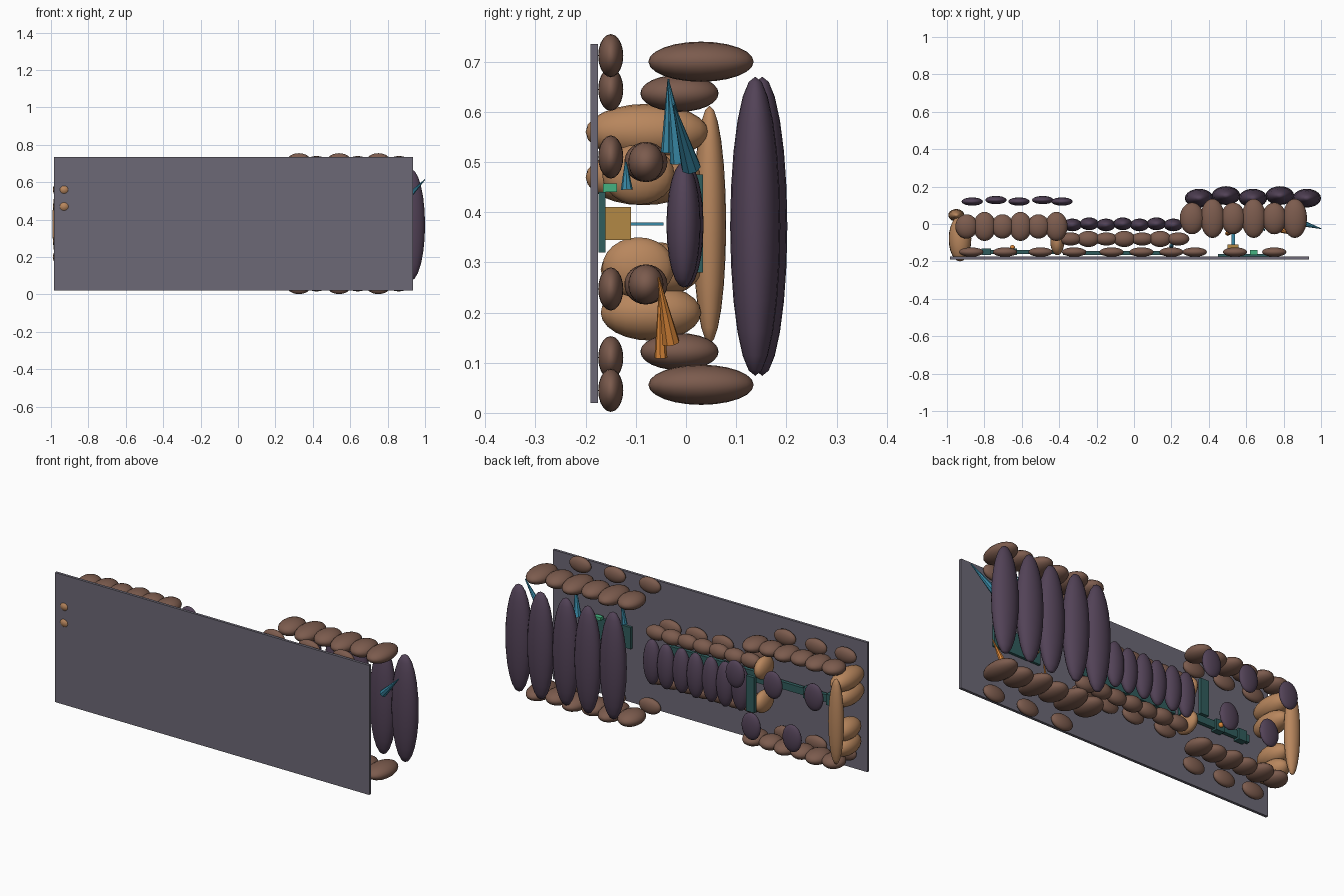
import bpy, math
from mathutils import Vector, Matrix

if "Cube" in bpy.data.objects:
    bpy.data.objects.remove(bpy.data.objects["Cube"])


def material(name, rgb):
    m = bpy.data.materials.new(name)
    m.diffuse_color = (*rgb, 1)
    m.use_nodes = True
    m.node_tree.nodes["Principled BSDF"].inputs["Base Color"].default_value = m.diffuse_color
    return m


SLATE = material("slate", (0.15, 0.14, 0.18))
BROWN = material("brown", (0.20, 0.105, 0.075))
TAN = material("tan", (0.48, 0.24, 0.11))
PURPLE = material("purple", (0.085, 0.055, 0.095))
TEAL = material("teal", (0.03, 0.11, 0.11))
BLUE = material("blue", (0.04, 0.25, 0.38))
ORANGE = material("orange", (0.70, 0.24, 0.04))
GOLD = material("gold", (0.45, 0.25, 0.06))
GREEN = material("green", (0.06, 0.45, 0.22))


def finish(name, mat, smooth=False):
    ob = bpy.context.object
    ob.name = name
    ob.data.materials.append(mat)
    if smooth:
        bpy.ops.object.shade_smooth_by_angle(angle=math.radians(40))
    return ob


def box(name, mat, x, y, z):
    """Box from (min, max) ranges."""
    lo, hi = Vector((x[0], y[0], z[0])), Vector((x[1], y[1], z[1]))
    bpy.ops.mesh.primitive_cube_add(size=1)
    ob = finish(name, mat)
    ob.data.transform(Matrix.Diagonal((*(hi - lo), 1)))
    ob.location = (lo + hi) / 2
    return ob


def lobe(name, mat, loc, half, axis="Z"):
    """Stretched rounded lobe with its poles along the given axis."""
    bpy.ops.mesh.primitive_uv_sphere_add(segments=20, ring_count=12, radius=1)
    ob = finish(name, mat, True)
    turn = {"X": Matrix.Rotation(math.pi / 2, 4, "Y"),
            "Y": Matrix.Rotation(math.pi / 2, 4, "X"),
            "Z": Matrix.Identity(4)}[axis]
    ob.data.transform(Matrix.Diagonal((*half, 1)) @ turn)
    ob.location = loc
    return ob


def spike(name, mat, base, tip, r):
    base, tip = Vector(base), Vector(tip)
    d = tip - base
    bpy.ops.mesh.primitive_cone_add(vertices=8, radius1=r, radius2=0.002, depth=d.length)
    ob = finish(name, mat)
    ob.rotation_mode = "QUATERNION"
    ob.rotation_quaternion = d.to_track_quat("Z", "Y")
    ob.location = (base + tip) / 2
    return ob


# flat backing slab on the front side
box("backing_slab", SLATE, (-0.985, 0.935), (-0.19, -0.175), (0.02, 0.735))

# small pebbles along both edges of the three sections
for xs, zs in (((-0.87, -0.69, -0.50), (0.645, 0.11)),
               ((-0.32, -0.12, 0.04, 0.20), (0.51, 0.247)),
               ((0.325, 0.54, 0.75), (0.712, 0.045))):
    for x in xs:
        for z in zs:
            lobe("edge_pebble", BROWN, (x, -0.15, z), (0.065, 0.025, 0.043), "X")

# brown side walls: x start, x step, count, y centre, half sizes, z pair
for x0, dx, n, y, hx, hy, hz, zs in (
        (0.31, 0.11, 6, 0.03, 0.065, (0.085, 0.105), 0.04, (0.70, 0.056)),
        (-0.895, 0.096, 6, -0.013, 0.06, (0.065, 0.078), 0.037, (0.637, 0.122)),
        (-0.34, 0.096, 7, -0.08, 0.06, (0.035, 0.043), 0.04, (0.50, 0.256))):
    for i in range(n):
        for z in zs:
            lobe("side_lobe", BROWN, (x0 + dx * i, y, z), (hx, hy[i % 2], hz), "Y")

# long purple ribs over the wide section
for i in range(5):
    lobe("large_rib", PURPLE, (0.348 + 0.144 * i, 0.138 + 0.014 * (i % 2), 0.372),
         (0.076, 0.05, 0.298))

# short purple ribs over the narrow section
for i in range(7):
    lobe("small_rib", PURPLE, (-0.33 + 0.09 * i, -0.005 + 0.006 * (i % 2), 0.375),
         (0.051, 0.034, 0.125))

# staggered purple discs over the end section
for i, x in enumerate((-0.865, -0.738, -0.615, -0.488, -0.385)):
    lobe("cover_disc", PURPLE, (x, 0.12 + 0.008 * (i % 2), 0.257 if i % 2 else 0.515),
         (0.057, 0.022, 0.075))

# tan end wall: stacked lobes and an upright bar
for y, z, hy in ((-0.078, 0.56, 0.122), (-0.085, 0.47, 0.115),
                 (-0.07, 0.285, 0.10), (-0.07, 0.20, 0.10)):
    lobe("end_wall_lobe", TAN, (-0.93, y, z), (0.06, hy, 0.056), "Y")
lobe("end_upright", TAN, (-0.95, 0.047, 0.375), (0.043, 0.033, 0.237))
for z in (0.475, 0.29):
    lobe("doorway_lobe", TAN, (-0.41, -0.095, z), (0.037, 0.072, 0.06))

# teal panels and rails inside
box("wide_panel", TEAL, (0.45, 0.74), (-0.174, -0.16), (0.32, 0.44))
box("doorway_post", TEAL, (-0.44, -0.39), (0.015, 0.034), (0.28, 0.475))
box("centre_rail", TEAL, (-0.38, 0.22), (-0.165, -0.145), (0.35, 0.41))
box("end_rail", TEAL, (-0.84, -0.41), (-0.16, -0.14), (0.36, 0.40))
for x in (-0.79, -0.65):
    box("rail_block", TEAL, (x - 0.025, x + 0.025), (-0.165, -0.13), (0.35, 0.41))
box("thin_rod", BLUE, (0.52, 0.54), (-0.11, -0.045), (0.374, 0.379))
box("gold_block", GOLD, (0.50, 0.56), (-0.16, -0.11), (0.345, 0.41))
box("green_block", GREEN, (0.62, 0.66), (-0.165, -0.138), (0.44, 0.457))
lobe("orange_bead", ORANGE, (-0.65, -0.125, 0.38), (0.013, 0.013, 0.013))

# crystal spikes
spike("blue_spike", BLUE, (0.88, 0.01, 0.49), (1.0, -0.025, 0.615), 0.02)
spike("blue_spike", BLUE, (0.67, -0.01, 0.50), (0.70, -0.035, 0.66), 0.022)
spike("blue_spike", BLUE, (0.40, -0.035, 0.52), (0.42, -0.035, 0.665), 0.015)
spike("small_blue_spike", BLUE, (0.20, -0.118, 0.445), (0.20, -0.12, 0.50), 0.012)
spike("orange_spike", ORANGE, (0.79, -0.03, 0.14), (0.84, -0.055, 0.27), 0.018)
spike("orange_spike", ORANGE, (0.50, -0.05, 0.11), (0.52, -0.052, 0.25), 0.013)
